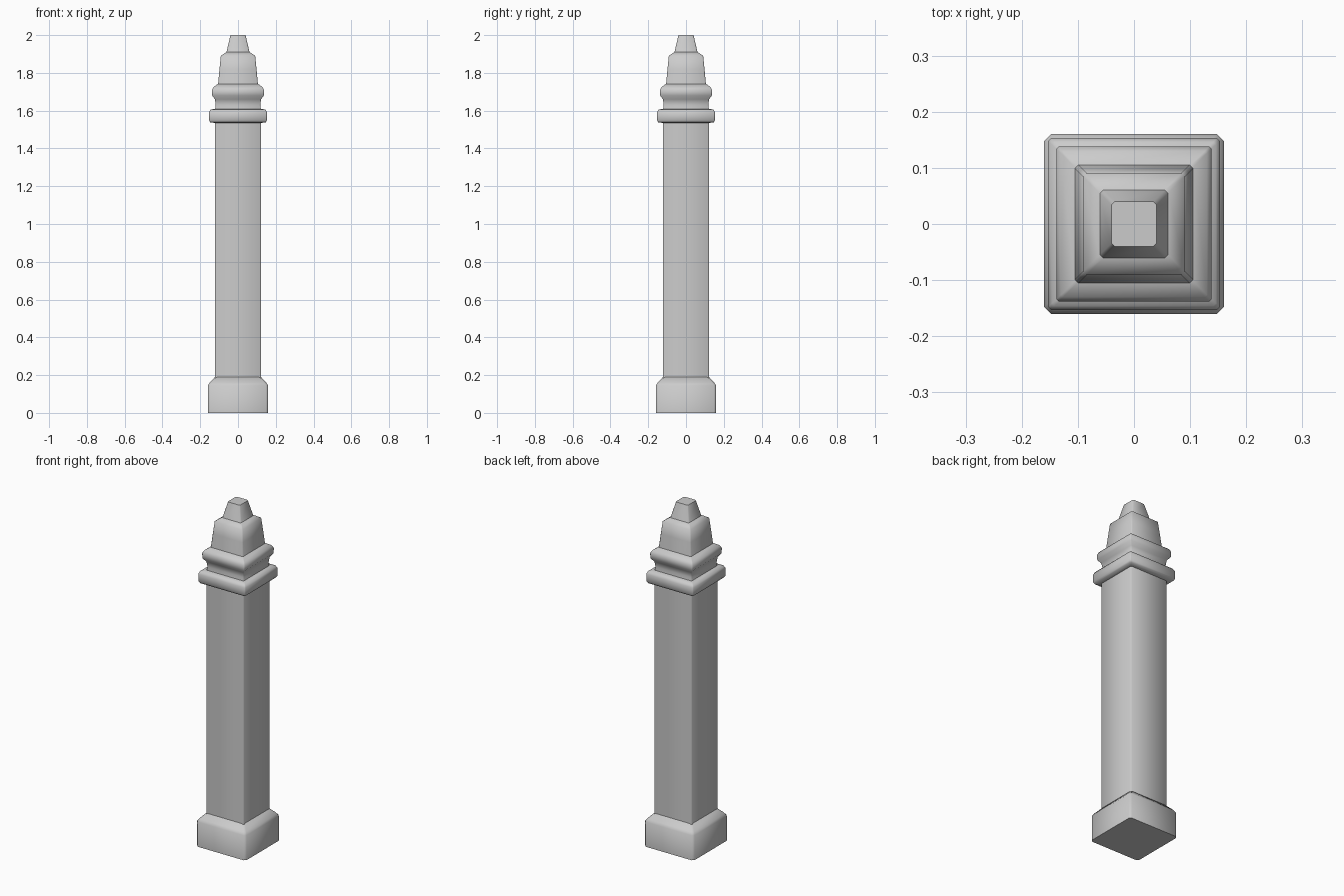
import bpy
import bmesh
import math

default = bpy.data.objects.get("Cube")
if default:
    bpy.data.objects.remove(default, do_unlink=True)

stone = bpy.data.materials.new("grey stone")
stone.use_nodes = True
GREY = (0.6, 0.6, 0.6, 1)
stone.diffuse_color = GREY
stone.node_tree.nodes["Principled BSDF"].inputs["Base Color"].default_value = GREY


def square_turning(name, profile, chamfer):
    """Sweep (half width, height) points round a square with cut corners."""
    bm = bmesh.new()
    rings = []
    for half, z in profile:
        inner = half - chamfer
        ring = []
        for sx, sy in ((1, 1), (-1, 1), (-1, -1), (1, -1)):
            pair = [(sx * half, sy * inner), (sx * inner, sy * half)]
            if sx * sy < 0:
                pair.reverse()
            ring += [bm.verts.new((x, y, z)) for x, y in pair]
        rings.append(ring)
    for low, high in zip(rings, rings[1:]):
        for i in range(len(low)):
            j = (i + 1) % len(low)
            bm.faces.new((low[i], low[j], high[j], high[i]))
    bm.faces.new(rings[0][::-1])
    bm.faces.new(rings[-1])
    bmesh.ops.recalc_face_normals(bm, faces=bm.faces)
    mesh = bpy.data.meshes.new(name)
    bm.to_mesh(mesh)
    bm.free()
    mesh.materials.append(stone)
    obj = bpy.data.objects.new(name, mesh)
    bpy.context.collection.objects.link(obj)
    bpy.ops.object.select_all(action="DESELECT")
    obj.select_set(True)
    bpy.context.view_layer.objects.active = obj
    bpy.ops.object.shade_smooth_by_angle(angle=math.radians(55))
    return obj


# Plinth with a sloped shoulder
square_turning("base", [(0.16, 0), (0.16, 0.145), (0.15, 0.16), (0.122, 0.19)], 0.012)

# Long plain shaft
square_turning("shaft", [(0.122, 0.185), (0.122, 1.545)], 0.004)

# Lower rounded moulding
square_turning("lower_collar", [(0.122, 1.535), (0.147, 1.538), (0.153, 1.548),
                                (0.153, 1.59), (0.146, 1.605), (0.122, 1.61)], 0.005)

# Recessed neck flaring into the upper moulding
square_turning("upper_collar", [(0.122, 1.6), (0.118, 1.63), (0.122, 1.66),
                                (0.137, 1.68), (0.138, 1.71), (0.13, 1.725),
                                (0.106, 1.742)], 0.004)

# Tapered cap
square_turning("cap", [(0.106, 1.735), (0.098, 1.82), (0.091, 1.89),
                       (0.062, 1.91)], 0.006)

# Blunt tip
square_turning("spire", [(0.062, 1.905), (0.04, 2.0)], 0.006)
